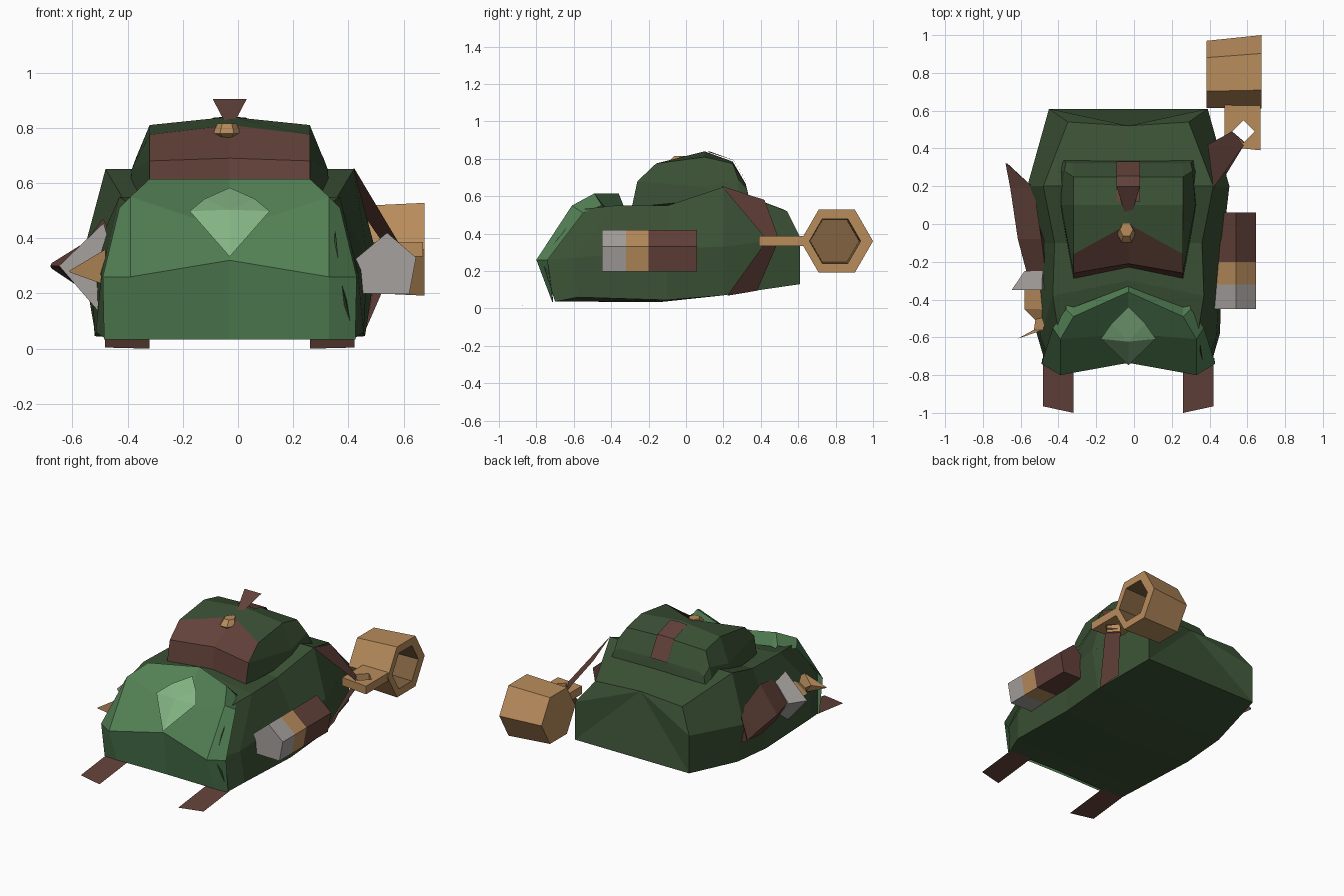
import bpy, bmesh, math

if "Cube" in bpy.data.objects:
    bpy.data.objects.remove(bpy.data.objects["Cube"])

CX = -0.03  # symmetry plane of the pack


def mat(name, r, g, b):
    m = bpy.data.materials.new(name)
    lin = [((c / 255 + 0.055) / 1.055) ** 2.4 for c in (r, g, b)]
    m.diffuse_color = (*lin, 1)
    m.use_nodes = True
    m.node_tree.nodes["Principled BSDF"].inputs["Base Color"].default_value = m.diffuse_color
    return m


BODY = mat("canvas_green", 58, 80, 52)
POCKET = mat("pocket_green", 82, 128, 84)
PALE = mat("pale_green", 132, 180, 132)
BROWN = mat("leather_brown", 98, 65, 57)
TAN = mat("tan_wood", 184, 140, 92)
DARK = mat("dark_wood", 130, 100, 66)
GREY = mat("metal_grey", 166, 161, 157)


def build(name, verts, faces, mats, rule=None):
    me = bpy.data.meshes.new(name)
    me.from_pydata(verts, [], faces)
    bm = bmesh.new()
    bm.from_mesh(me)
    bmesh.ops.remove_doubles(bm, verts=bm.verts, dist=0.0001)
    bmesh.ops.recalc_face_normals(bm, faces=bm.faces)
    if rule:
        for f in bm.faces:
            f.material_index = rule(f)
    bm.to_mesh(me)
    bm.free()
    for m in mats:
        me.materials.append(m)
    ob = bpy.data.objects.new(name, me)
    bpy.context.collection.objects.link(ob)
    return ob


def loft(name, rings, mats, caps=(True, True), fan=False, rule=None):
    n = len(rings[0])
    verts = [p for r in rings for p in r]
    faces = [(k * n + i, k * n + (i + 1) % n, (k + 1) * n + (i + 1) % n, (k + 1) * n + i)
             for k in range(len(rings) - 1) for i in range(n)]
    for use, base in zip(caps, (0, (len(rings) - 1) * n)):
        if use and fan:  # fan from the top centre point
            c = n // 2
            faces += [(base + c, base + (c + i) % n, base + (c + i + 1) % n) for i in range(1, n - 1)]
        elif use:
            faces.append(tuple(range(base, base + n)))
    return build(name, verts, faces, mats, rule)


def mirror_ring(half):
    """Half section from bottom centre to top centre -> full ring."""
    right = [(CX + x, y, z) for x, y, z in half]
    return right + [(CX - x, y, z) for x, y, z in half[-2:0:-1]]


def sheet(name, rows, m):
    """Rows run centre -> outside and are mirrored."""
    full = [[(CX - x, y, z) for x, y, z in r[:0:-1]] + [(CX + x, y, z) for x, y, z in r] for r in rows]
    n = len(full[0])
    faces = [(k * n + i, k * n + i + 1, (k + 1) * n + i + 1, (k + 1) * n + i)
             for k in range(len(full) - 1) for i in range(n - 1)]
    return build(name, [p for r in full for p in r], faces, [m])


def plate(name, pts, m):
    return build(name, pts, [tuple(range(len(pts)))], [m])


# main bag: bottom centre, bottom edge, side, top edge, top centre
loft("bag_body", [mirror_ring(h) for h in (
    [(0, -.69, .036), (.45, -.70, .036), (.40, -.77, .26), (.37, -.57, .53), (0, -.45, .50)],
    [(0, -.55, .036), (.485, -.58, .06), (.465, -.60, .27), (.40, -.38, .55), (0, -.30, .55)],
    [(0, -.13, .035), (.49, -.10, .045), (.50, -.10, .32), (.39, -.10, .55), (0, -.10, .55)],
    [(0, .20, .07), (.49, .20, .07), (.535, .20, .33), (.45, .20, .65), (0, .20, .65)],
    [(0, .61, .13), (.42, .61, .13), (.42, .61, .38), (.32, .54, .52), (0, .52, .53)],
)], [BODY], fan=True)

# front pocket
sheet("front_pocket", [
    [(0, -.71, .034), (.36, -.715, .034), (.455, -.71, .034)],
    [(0, -.735, .32), (.36, -.80, .26), (.46, -.74, .26)],
    [(0, -.58, .43), (.36, -.61, .55), (.40, -.55, .51)],
    [(0, -.36, .615), (.29, -.49, .615), (.33, -.45, .55)],
    [(0, -.33, .54), (.29, -.44, .54), (.33, -.43, .54)]], POCKET)

# pale patch on the pocket, raised in the middle
gem = [(0, -.74, .325), (.145, -.60, .49), (.09, -.52, .535), (0, -.43, .575),
       (-.09, -.52, .535), (-.145, -.60, .49), (0, -.615, .495)]
build("pocket_patch", [(CX + x, y - .008, z + .008) for x, y, z in gem],
      [(6, i, (i + 1) % 6) for i in range(6)], [PALE])

# top roll / lid
loft("lid", [mirror_ring(h) for h in (
    [(0, -.23, .54), (.29, -.29, .54), (.29, -.26, .68), (.29, -.16, .775), (0, 0, .81)],
    [(0, .1, .56), (.36, .1, .58), (.355, .1, .65), (.29, .1, .81), (0, .1, .84)],
    [(0, .26, .58), (.36, .28, .60), (.34, .28, .69), (.29, .25, .775), (0, .25, .785)],
    [(0, .34, .56), (.35, .34, .58), (.33, .325, .64), (.29, .32, .66), (0, .32, .665)],
)], [BODY], caps=(False, True), fan=True)
sheet("lid_front", [
    [(0, -.23, .54), (.29, -.29, .54)],
    [(0, -.21, .69), (.29, -.26, .68)],
    [(0, 0, .81), (.29, -.16, .775)]], BROWN)

# lid strap, upright tab and toggle
sheet("lid_strap", [[(0, .12, .842), (.062, .12, .836)], [(0, .255, .793), (.062, .255, .792)],
                    [(0, .33, .665), (.062, .33, .664)]], BROWN)
plate("lid_tab", [(CX - .02, .06, .825), (CX + .02, .06, .825),
                  (CX + .062, .2, .905), (CX - .062, .2, .905)], BROWN)
loft("toggle", [[(CX - .01 + s * .05 * math.cos(a), -.04 + o + s * .055 * math.sin(a), z)
                 for a in [math.tau * i / 6 for i in range(6)]]
                for s, o, z in ((.4, .0, .75), (1, -.01, .78), (.7, .01, .815))], [TAN])

# loose straps at the front of the base
for s, side in ((1, "right"), (-1, "left")):
    plate("base_strap_" + side, [(CX + s * .29, -.69, .036), (CX + s * .452, -.69, .036),
                                 (CX + s * .452, -.965, .004), (CX + s * .29, -1, 0)], BROWN)

# rolled bundle on the right, coloured in bands along its length
prof = [(.42, .32), (.45, .2), (.62, .197), (.645, .33), (.54, .42)]
for name, y0, y1, m in (("bundle_cap", -.45, -.32, GREY), ("bundle_band", -.32, -.2, TAN),
                        ("bundle_roll", -.2, .06, BROWN)):
    loft(name, [[(x, y, z) for x, z in prof] for y in (y0, y1)], [m])


# wooden mug hanging at the back right
def hexagon(x, r, cy):
    return [(x, cy + r * math.cos(math.tau * i / 6), .36 + r * math.sin(math.tau * i / 6))
            for i in range(6)]


loft("mug", [hexagon(.385, .178, .792), hexagon(.675, .194, .806), hexagon(.675, .137, .797),
             hexagon(.43, .13, .795)], [TAN, DARK],
     rule=lambda f: int(max(math.hypot(v.co.y - .797, v.co.z - .36) for v in f.verts) < .15))

# mug handle: flat plate with a diamond hole
outer = [(.67, .39), (.67, .63), (.48, .63), (.48, .41)]
inner = [(.64, .49), (.58, .55), (.52, .49), (.58, .43)]
inner = [inner[3], inner[0], inner[1], inner[2]]
loft("mug_handle", [[(x, y, z) for x, y in p] for p, z in
                    ((outer, .333), (outer, .387), (inner, .387), (inner, .333), (outer, .333))],
     [TAN], caps=(False, False))

# V strap holding the mug
plate("mug_strap_upper", [(.42, .19, .655), (.39, .42, .58), (.52, .49, .39), (.59, .43, .37)], BROWN)
plate("mug_strap_lower", [(.462, .22, .068), (.445, .38, .095), (.52, .49, .35), (.59, .43, .36)], BROWN)


# dagger in its sheath on the left
def at(y, *pts):
    return [(x, y, z) for x, z in pts]


loft("sheath", [at(-.25, (-.57, .30), (-.47, .44), (-.42, .30), (-.48, .15)),
                at(-.08, (-.615, .30), (-.49, .47), (-.43, .30), (-.50, .14)),
                at(.19, (-.655, .30), (-.53, .40), (-.56, .30), (-.54, .20)),
                at(.32, (-.68, .30), (-.675, .31), (-.67, .30), (-.675, .29))], [BROWN])
loft("dagger_guard", [at(-.25, (-.58, .30), (-.485, .42), (-.44, .30), (-.49, .18)),
                      at(-.35, (-.648, .30), (-.487, .455), (-.44, .30), (-.51, .14))], [GREY])
loft("dagger_handle", [at(y, (x, .29), (-.47, .29 + h), (-.47, .29 - h)) for y, x, h in
                       ((-.34, -.58, .08), (-.45, -.58, .07), (-.51, -.52, .04))], [TAN])
loft("dagger_pommel", [at(-.49, (-.52, .29), (-.47, .34), (-.47, .24)),
                       at(-.56, (-.53, .29), (-.48, .36), (-.48, .23)),
                       at(-.605, (-.612, .28), (-.608, .284), (-.608, .276))], [TAN])
